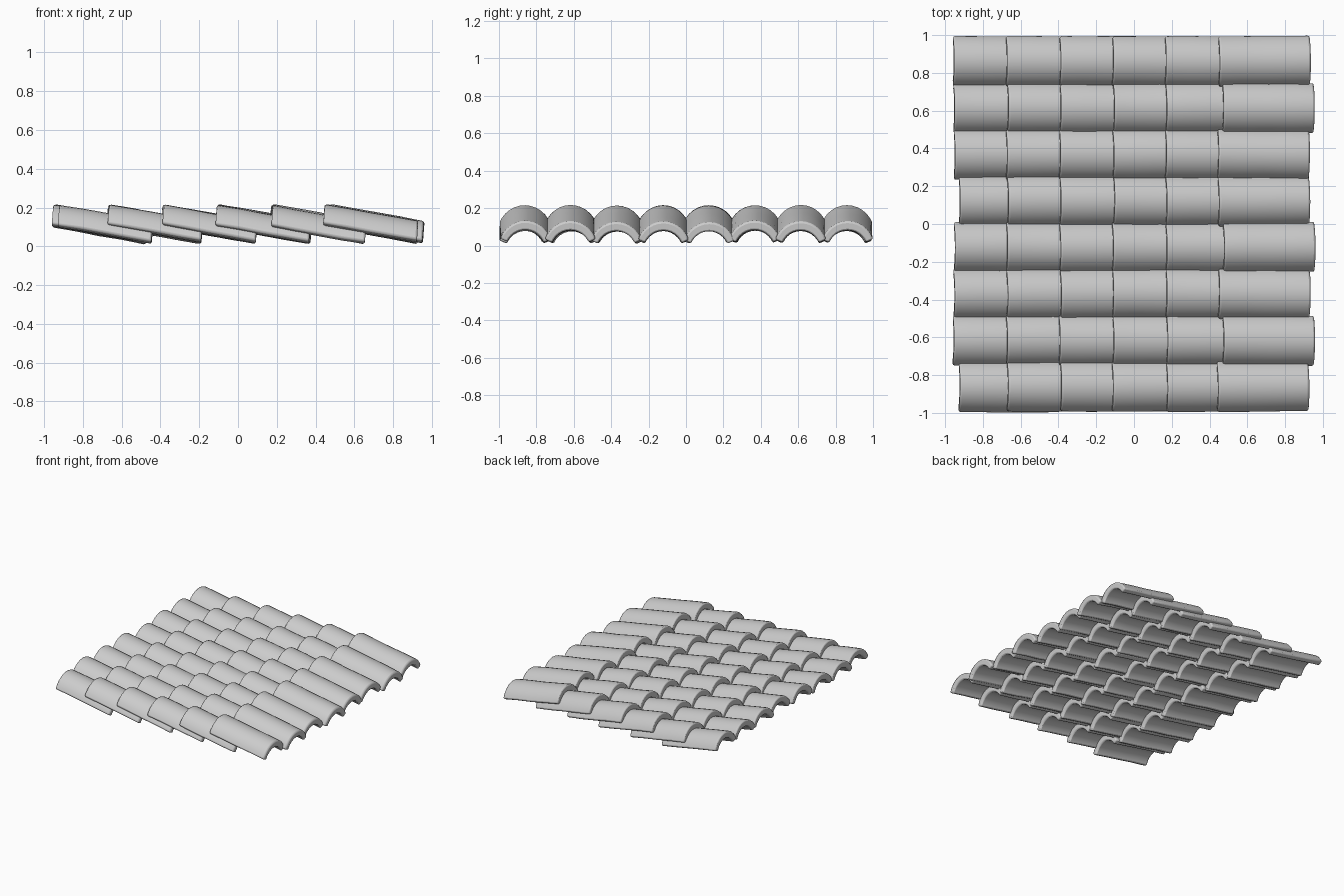
import bpy, bmesh, math, random
from mathutils import Matrix, Vector

if "Cube" in bpy.data.objects:
    bpy.data.objects.remove(bpy.data.objects["Cube"], do_unlink=True)

random.seed(4)
ROWS, COLS = 8, 6
ROW_PITCH, COL_PITCH = 0.246, 0.281
LENGTH, SLOPE = 0.49, math.radians(10.1)
ARCH, STEPS = 12, 4
# inner and outer radius, and half the angle the arch spans
INNER, OUTER, SPAN = 0.106, 0.156, math.radians(68)

clay = bpy.data.materials.new("pale grey clay")
clay.use_nodes = True
clay.diffuse_color = (0.6, 0.6, 0.6, 1)
clay.node_tree.nodes["Principled BSDF"].inputs["Base Color"].default_value = (0.6, 0.6, 0.6, 1)


def arc(radius, squeeze=1.0):
    """Arc as (y, z) pairs, standing on the inner rim."""
    angles = [SPAN * (2 * i / ARCH - 1) for i in range(ARCH + 1)]
    return [(squeeze * radius * math.sin(a), radius * math.cos(a) - INNER * math.cos(SPAN))
            for a in angles]


def jitter(amount):
    return random.uniform(-amount, amount)


def make_tile(name, x, y, z):
    """One thick barrel tile, running down the slope towards +x."""
    bm = bmesh.new()
    # closed profile: outer arc, then the inner arc back again
    profile = arc(OUTER, 0.945) + arc(INNER)[::-1]
    rings = []
    for s in range(STEPS + 1):
        swell = 1 + jitter(0.01)
        dent = jitter(0.002)
        # ends lean slightly, so that the courses look straight from above
        rings.append([bm.verts.new((LENGTH * s / STEPS - 0.1 * pz, py * swell, pz + dent))
                      for py, pz in profile])
    count = len(profile)
    for a, b in zip(rings, rings[1:]):
        for i in range(count):
            j = (i + 1) % count
            bm.faces.new((a[i], a[j], b[j], b[i]))
    # thick ends, closed strip by strip
    for ring in (rings[0], rings[-1]):
        for i in range(ARCH):
            bm.faces.new((ring[i], ring[i + 1], ring[-i - 2], ring[-i - 1]))
    bmesh.ops.recalc_face_normals(bm, faces=bm.faces)
    # lay the tile on the slope with a little hand-laid irregularity
    place = (Matrix.Translation(Vector((x, y, z)))
             @ Matrix.Rotation(jitter(0.008), 4, 'Z')
             @ Matrix.Rotation(SLOPE + jitter(0.004), 4, 'Y')
             @ Matrix.Rotation(jitter(0.02), 4, 'X'))
    bm.transform(place)
    mesh = bpy.data.meshes.new(name)
    bm.to_mesh(mesh)
    bm.free()
    mesh.materials.append(clay)
    tile = bpy.data.objects.new(name, mesh)
    bpy.context.collection.objects.link(tile)
    # worn, rounded rims
    rim = tile.modifiers.new("worn_rims", 'BEVEL')
    rim.width = 0.01
    rim.segments = 2
    rim.limit_method = 'ANGLE'
    rim.angle_limit = math.radians(50)
    return tile


# Rows of overlapping tiles, each course lapping over the one before it
tiles = []
for row in range(ROWS):
    y = (row - (ROWS - 1) / 2) * ROW_PITCH
    for col in range(COLS):
        x = -0.957 + col * COL_PITCH + jitter(0.004)
        if col == 0 and row in (0, 4):
            x += 0.03
        if col == COLS - 1:
            x += 0.022 if row in (1, 3, 6) else -0.006
        tiles.append(make_tile(f"roof_tile_{row + 1}_{col + 1}", x,
                               y + jitter(0.002), 0.098 + jitter(0.003)))

# Smooth shading with crisp rims
bpy.ops.object.select_all(action='DESELECT')
for tile in tiles:
    tile.select_set(True)
bpy.context.view_layer.objects.active = tiles[0]
bpy.ops.object.shade_smooth_by_angle(angle=math.radians(60))
